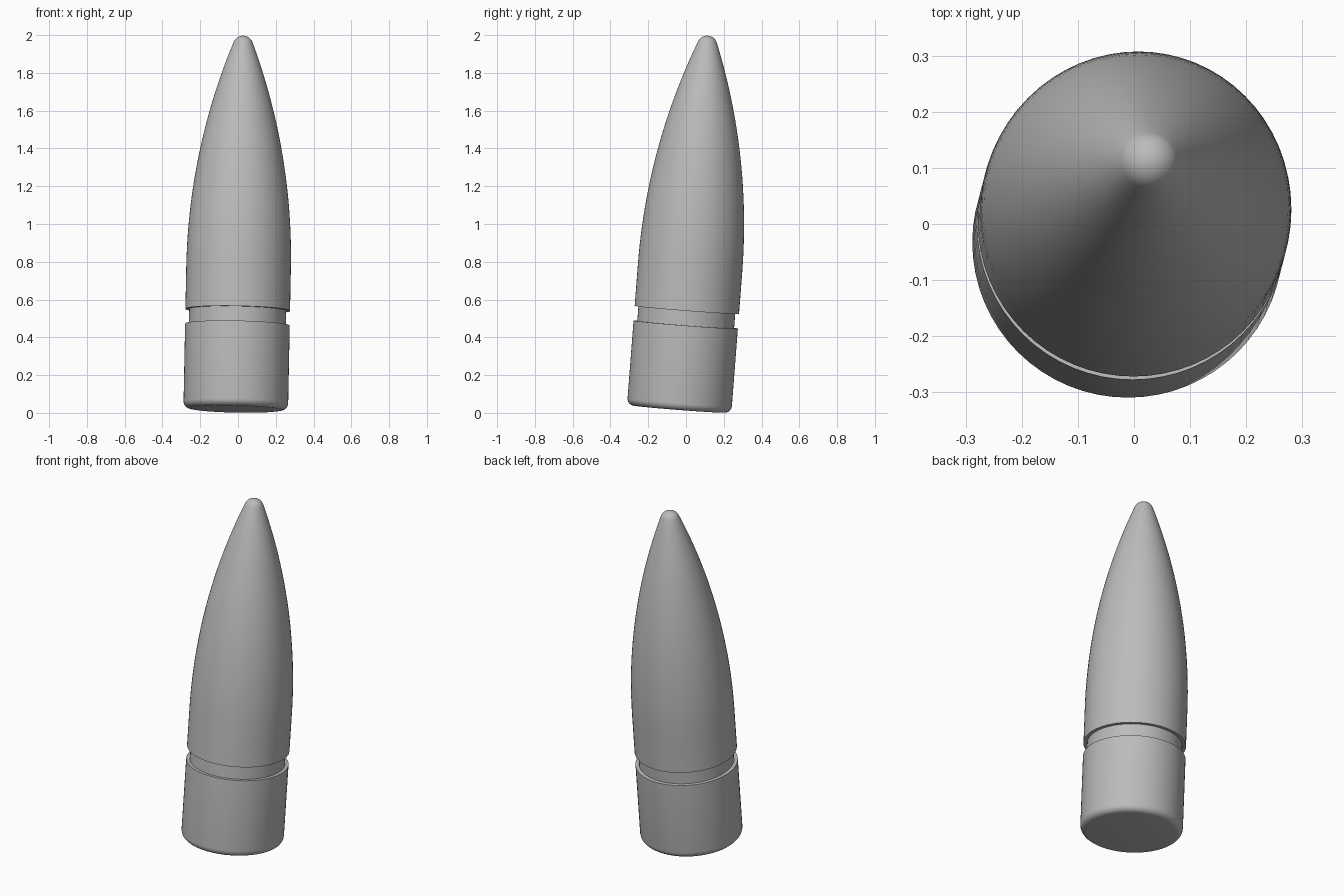
import bpy, bmesh
from math import sin, cos, pi, asin, sqrt
from mathutils import Vector

cube = bpy.data.objects.get("Cube")
if cube:
    bpy.data.objects.remove(cube)

SEGMENTS = 64
RADIUS = 0.277          # case and body
NECK = 0.257            # groove
AXIS = Vector((0.02, 0.077, 1)).normalized()
BASE = Vector((-0.012, -0.036, 0.02))

grey = bpy.data.materials.new("plain grey")
grey.use_nodes = True
colour = (0.5, 0.5, 0.5, 1)
grey.diffuse_color = colour
grey.node_tree.nodes["Principled BSDF"].inputs["Base Color"].default_value = colour


def lathe(name, profile):
    """Spin a (radius, height) profile about the leaning axis."""
    bm = bmesh.new()
    rings = []
    for r, h in profile:
        if r < 1e-5:
            rings.append([bm.verts.new((0, 0, h))] * SEGMENTS)
        else:
            rings.append([bm.verts.new((r * cos(2 * pi * i / SEGMENTS),
                                        r * sin(2 * pi * i / SEGMENTS), h))
                          for i in range(SEGMENTS)])
    for low, high in zip(rings, rings[1:]):
        for i in range(SEGMENTS):
            j = (i + 1) % SEGMENTS
            corners = dict.fromkeys((low[i], low[j], high[j], high[i]))
            bm.faces.new(list(corners))
    bmesh.ops.recalc_face_normals(bm, faces=bm.faces)
    mesh = bpy.data.meshes.new(name)
    bm.to_mesh(mesh)
    bm.free()
    mesh.materials.append(grey)
    obj = bpy.data.objects.new(name, mesh)
    bpy.context.collection.objects.link(obj)
    obj.location = BASE
    obj.rotation_euler = Vector((0, 0, 1)).rotation_difference(AXIS).to_euler()
    bpy.ops.object.select_all(action='DESELECT')
    obj.select_set(True)
    bpy.context.view_layer.objects.active = obj
    bpy.ops.object.shade_smooth_by_angle(angle=pi / 6)
    return obj


# Lower case with a rounded bottom rim, a narrow groove and the pointed body
ROUND = 0.036
rim = [(RADIUS - ROUND + ROUND * sin(a * pi / 12), ROUND - ROUND * cos(a * pi / 12))
       for a in range(7)]
case = [(0, 0)] + rim + [(RADIUS, 0.449)]
groove = [(NECK, 0.449), (NECK, 0.527)]

# Ogive arc that meets the rounded tip tangentially
start, join, length = 0.75, 1.949, 1.983
drop = RADIUS - 0.05
span = join - start
arc = (span ** 2 + drop ** 2) / (2 * drop)
ogive = []
for i in range(25):
    d = span * i / 24
    ogive.append((RADIUS - arc + sqrt(arc ** 2 - d ** 2), start + d))
lean = asin(span / arc)
tip_r = 0.05 / cos(lean)
tip = [(tip_r * cos(a), length - tip_r + tip_r * sin(a))
       for a in (lean + (pi / 2 - lean) * k / 8 for k in range(1, 8))]
body = [(RADIUS, 0.527)] + ogive + tip + [(0, length)]

lathe("pointed_shell", case + groove + body)
